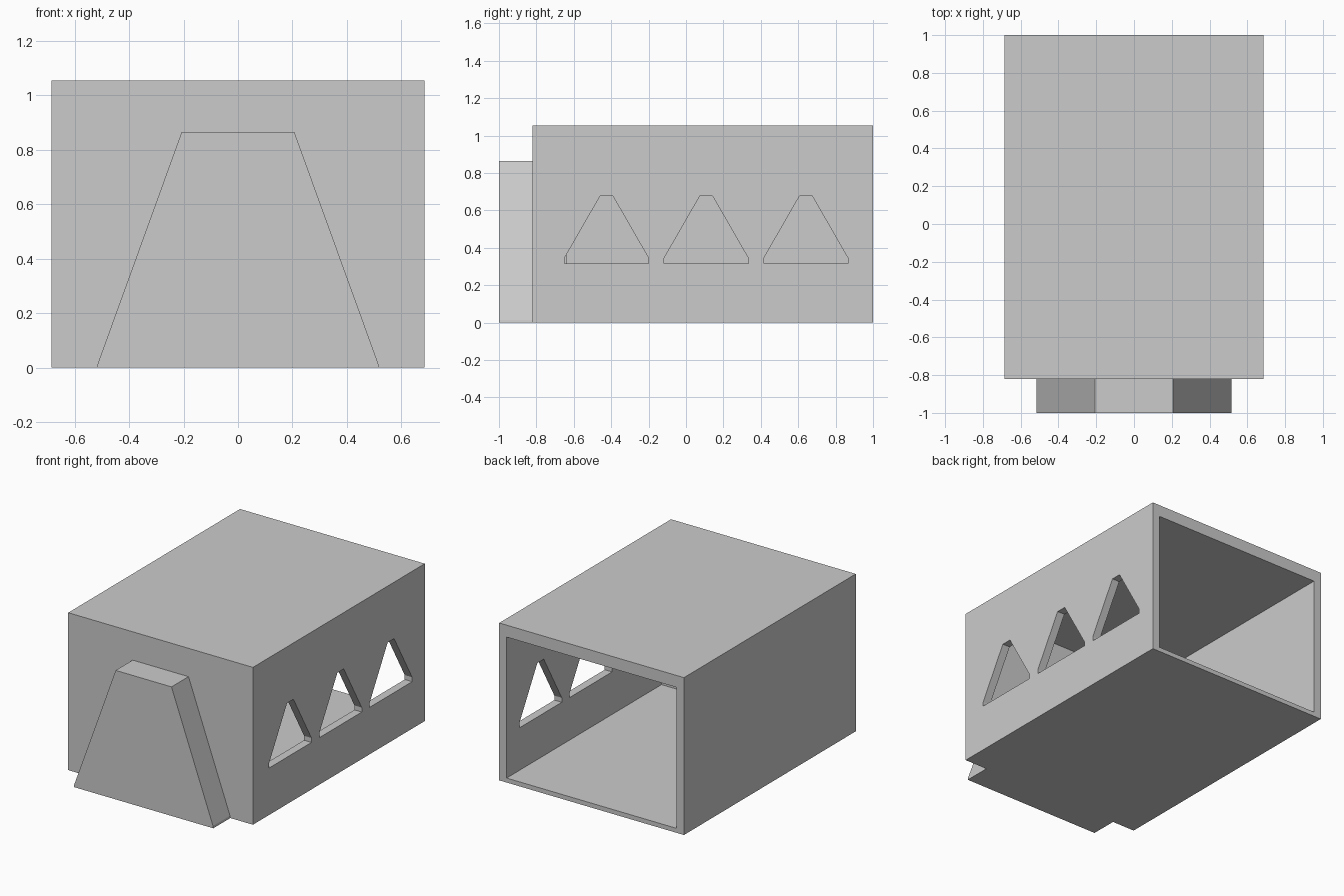
import bpy, bmesh
from mathutils import Vector

if "Cube" in bpy.data.objects:
    bpy.data.objects.remove(bpy.data.objects["Cube"])


def prism(name, profile, extrude):
    """Closed profile of 3D points extruded along a vector."""
    bm = bmesh.new()
    face = bm.faces.new([bm.verts.new(p) for p in profile])
    ext = bmesh.ops.extrude_face_region(bm, geom=[face], use_keep_orig=True)
    moved = [g for g in ext["geom"] if isinstance(g, bmesh.types.BMVert)]
    bmesh.ops.translate(bm, verts=moved, vec=Vector(extrude))
    bmesh.ops.recalc_face_normals(bm, faces=bm.faces)
    mesh = bpy.data.meshes.new(name)
    bm.to_mesh(mesh)
    bm.free()
    obj = bpy.data.objects.new(name, mesh)
    bpy.context.collection.objects.link(obj)
    return obj


def box(name, x, y, z):
    rect = [(x[0], y[0], z[0]), (x[1], y[0], z[0]),
            (x[1], y[0], z[1]), (x[0], y[0], z[1])]
    return prism(name, rect, (0, y[1] - y[0], 0))


def cut(target, cutter):
    """Subtract the cutter, apply the result and remove the cutter."""
    cutter.hide_render = True
    mod = target.modifiers.new("cut", 'BOOLEAN')
    mod.operation = 'DIFFERENCE'
    mod.solver = 'EXACT'
    mod.object = cutter
    bpy.context.view_layer.objects.active = target
    bpy.ops.object.modifier_apply(modifier=mod.name)
    bpy.data.objects.remove(cutter)


# Main housing, open at the back with a thick front wall
housing = box("housing", (-0.685, 0.685), (-0.82, 1.0), (0, 1.055))
cut(housing, box("cavity_cutter", (-0.63, 0.63), (-0.64, 1.2), (0.03, 0.975)))

# Three tapered windows through the right wall only
half = [(0.225, 0.315), (0.225, 0.345), (0.034, 0.677)]
outline = half + [(-y, z) for y, z in reversed(half)]
for i in range(3):
    centre = -0.425 + i * 0.533
    profile = [(0.6, centre + y, z) for y, z in outline]
    cut(housing, prism("window_cutter", profile, (0.2, 0, 0)))

# Tapered block on the front
half = [(0.517, 0), (0.515, 0.015), (0.207, 0.865)]
outline = half + [(-x, z) for x, z in reversed(half)]
prism("front_block", [(x, -1.0, z) for x, z in outline], (0, 0.18, 0))
